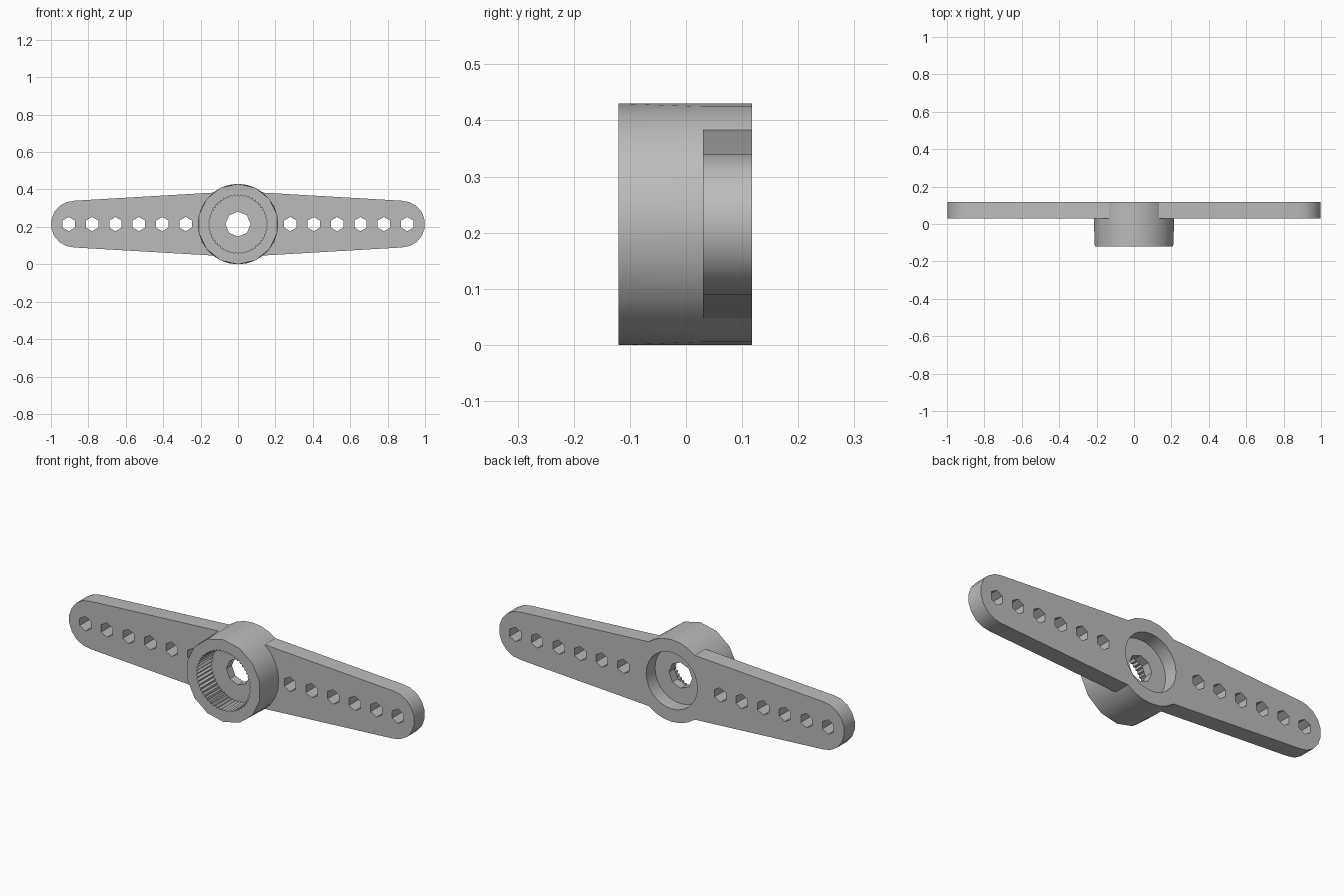
import bpy
import bmesh
from math import sin, cos, pi, radians

if "Cube" in bpy.data.objects:
    bpy.data.objects.remove(bpy.data.objects["Cube"])

R = 0.215                    # hub radius, also the height of the axis
FRONT, ARM, BACK = -0.12, 0.03, 0.118

grey = bpy.data.materials.new("grey plastic")
grey.use_nodes = True
colour = (0.5, 0.5, 0.5, 1)
grey.diffuse_color = colour
grey.node_tree.nodes["Principled BSDF"].inputs["Base Color"].default_value = colour


def circle(r, n, x=0, start=pi / 2, tooth=0):
    """Outline points in the x-z plane; every other point moves in by tooth."""
    pts = []
    for i in range(n):
        a = start + 2 * pi * i / n
        q = r - tooth * (i % 2)
        pts.append((x + q * cos(a), q * sin(a)))
    return pts


def ring(bm, pts, y):
    return [bm.verts.new((x, y, R + z)) for x, z in pts]


def wall(bm, a, b):
    for i in range(len(a)):
        j = (i + 1) % len(a)
        bm.faces.new((a[i], a[j], b[j], b[i]))


def flat(bm, *rings):
    """Fill a flat face whose outline and holes are the given rings."""
    edges = []
    for r in rings:
        for i, v in enumerate(r):
            w = r[(i + 1) % len(r)]
            edges.append(bm.edges.get((v, w)) or bm.edges.new((v, w)))
    bmesh.ops.triangle_fill(bm, edges=edges, use_beauty=True, use_dissolve=False,
                            normal=(0, 1, 0))


def finish(bm, name):
    bmesh.ops.recalc_face_normals(bm, faces=bm.faces[:])
    mesh = bpy.data.meshes.new(name)
    bm.to_mesh(mesh)
    bm.free()
    mesh.materials.append(grey)
    obj = bpy.data.objects.new(name, mesh)
    bpy.context.collection.objects.link(obj)
    bpy.ops.object.select_all(action='DESELECT')
    obj.select_set(True)
    bpy.context.view_layer.objects.active = obj
    bpy.ops.object.shade_smooth_by_angle(angle=radians(30))


# Hub: faceted outside, toothed front socket, screw hole and rear recess
SIDES = 14
bm = bmesh.new()
front = ring(bm, circle(R, SIDES), FRONT)
middle = ring(bm, circle(R, 2 * SIDES), ARM)
back = ring(bm, circle(R, 2 * SIDES), BACK)
for i in range(SIDES):
    f, g = front[i], front[(i + 1) % SIDES]
    m, n, o = (middle[(2 * i + k) % (2 * SIDES)] for k in range(3))
    for tri in ((f, g, n), (f, n, m), (g, o, n)):
        bm.faces.new(tri)
wall(bm, middle, back)

teeth = circle(0.158, 100, tooth=0.009)
socket_rim, socket_floor = ring(bm, teeth, FRONT), ring(bm, teeth, 0.0)
hole_front, hole_back = (ring(bm, circle(0.067, 8), y) for y in (0.0, 0.045))
recess_floor, recess_rim = (ring(bm, circle(0.148, 28), y) for y in (0.045, BACK))
wall(bm, socket_rim, socket_floor)
wall(bm, hole_front, hole_back)
wall(bm, recess_floor, recess_rim)
flat(bm, front, socket_rim)
flat(bm, socket_floor, hole_front)
flat(bm, hole_back, recess_floor)
flat(bm, recess_rim, back)
finish(bm, "hub")

# Arms: tapered plates with round tips and a row of six-sided holes
TIP = 0.125
for name, side in (("left_arm", 1), ("right_arm", -1)):
    step = pi / SIDES
    outline = [(R * cos(k * step), R * sin(k * step)) for k in range(4, -5, -1)]
    outline += [(1 - TIP + TIP * cos(a), TIP * sin(a))
                for a in (-pi / 2 + pi * k / 9 for k in range(10))]
    shapes = [outline] + [circle(0.038, 6, x=0.28 + 0.125 * k) for k in range(6)]
    bm = bmesh.new()
    fronts, backs = [], []
    for pts in shapes:
        pts = [(side * x, z) for x, z in pts]
        fronts.append(ring(bm, pts, ARM))
        backs.append(ring(bm, pts, BACK))
        wall(bm, fronts[-1], backs[-1])
    flat(bm, *fronts)
    flat(bm, *backs)
    finish(bm, name)
